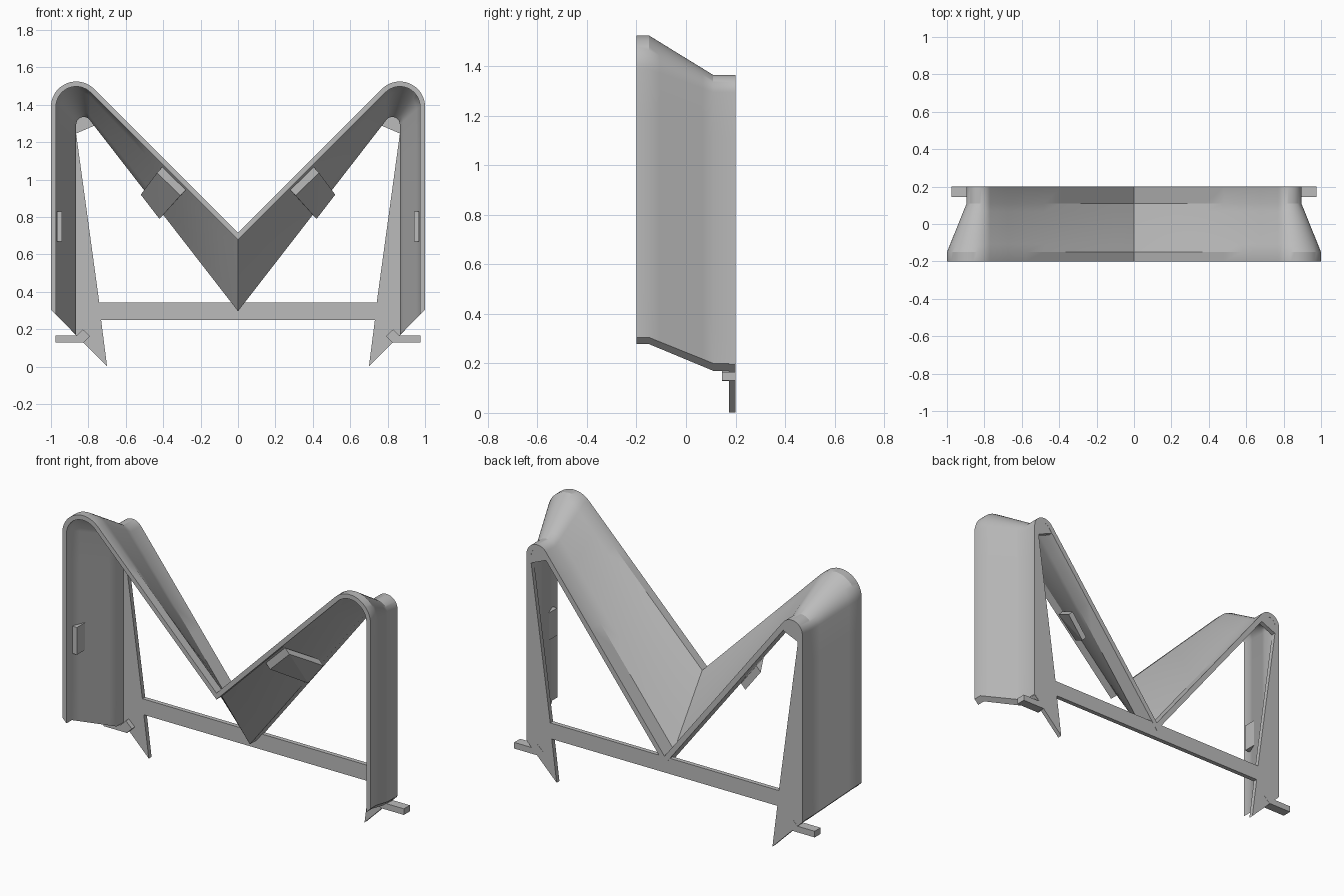
import bpy, bmesh
from math import sin, cos, tan, radians
from mathutils import Vector

cube = bpy.data.objects.get("Cube")
if cube:
    bpy.data.objects.remove(cube, do_unlink=True)

grey = bpy.data.materials.new("light grey")
grey.use_nodes = True
colour = (0.5, 0.5, 0.5, 1)
grey.diffuse_color = colour
grey.node_tree.nodes["Principled BSDF"].inputs["Base Color"].default_value = colour


def finish(name, bm):
    bmesh.ops.recalc_face_normals(bm, faces=bm.faces)
    mesh = bpy.data.meshes.new(name)
    bm.to_mesh(mesh)
    bm.free()
    mesh.materials.append(grey)
    obj = bpy.data.objects.new(name, mesh)
    bpy.context.collection.objects.link(obj)
    return obj


def mirror(obj):
    obj.modifiers.new("Mirror", 'MIRROR').use_mirror_merge = False


def plate(name, outline, y0, y1):
    """Extrude an x-z outline from y0 to y1."""
    bm = bmesh.new()
    face = bm.faces.new([bm.verts.new((x, y0, z)) for x, z in outline])
    ext = bmesh.ops.extrude_face_region(bm, geom=[face])
    moved = [v for v in ext["geom"] if isinstance(v, bmesh.types.BMVert)]
    bmesh.ops.translate(bm, verts=moved, vec=(0, y1 - y0, 0))
    return finish(name, bm)


def half_profile(cx, cz, r, slope, bottom, offset):
    """From the valley, up the slope, round the shoulder and down the leg."""
    a, rr = radians(slope), r - offset
    top = Vector((cx - rr * sin(a), cz + rr * cos(a)))
    valley = Vector((0, top.y - top.x * tan(a)))
    pts = [valley.lerp(top, i / 8) for i in range(8)]
    for i in range(17):
        t = (radians(90) + a) * (1 - i / 16)
        pts.append(Vector((cx + rr * cos(t), cz + rr * sin(t))))
    foot = Vector((cx + rr, bottom - offset))
    pts += [pts[-1].lerp(foot, i / 6) for i in range(1, 7)]
    return pts


def full_profile(*args):
    half = half_profile(*args)
    return [Vector((-p.x, p.y)) for p in reversed(half[1:])] + half


# Folded ribbon, tapering from the wide front to the narrow back
front = (0.865, 1.39, 0.135, 45, 0.305)
back = (0.825, 1.295, 0.07, 52.2, 0.20)
skins = [(full_profile(*front, a), full_profile(*back, b))
         for a, b in ((0, 0), (0.027, 0.03))]
stations = [(-0.2, 0)] + [(-0.15 + 0.26 * i / 6, i / 6) for i in range(7)] + [(0.2, 1)]
bm = bmesh.new()
grids = []
for f, b in skins:
    grids.append([[bm.verts.new((p.lerp(q, t).x, y, p.lerp(q, t).y))
                   for p, q in zip(f, b)] for y, t in stations])
outer, inner = grids
rows, cols = len(outer), len(outer[0])
for g in grids:
    for j in range(rows - 1):
        for i in range(cols - 1):
            bm.faces.new((g[j][i], g[j][i + 1], g[j + 1][i + 1], g[j + 1][i]))
for j in (0, rows - 1):
    for i in range(cols - 1):
        bm.faces.new((outer[j][i], outer[j][i + 1], inner[j][i + 1], inner[j][i]))
for i in (0, cols - 1):
    for j in range(rows - 1):
        bm.faces.new((outer[j][i], outer[j + 1][i], inner[j + 1][i], inner[j][i]))
ribbon = finish("folded_ribbon", bm)
bpy.ops.object.select_all(action='DESELECT')
ribbon.select_set(True)
bpy.context.view_layer.objects.active = ribbon
bpy.ops.object.shade_smooth_by_angle(angle=radians(30))

# Back frame: pointed legs, shoulder gussets and crossbar
leg = plate("back_leg", [(0.866, 1.25), (0.742, 0.345), (0.732, 0.25), (0.7, 0.002),
                         (0.894, 0.196), (0.894, 1.25)], 0.173, 0.199)
mirror(leg)
gusset = plate("shoulder_gusset", [(0.87, 1.245), (0.765, 1.29), (0.79, 1.325),
                                   (0.825, 1.345), (0.87, 1.31)], 0.173, 0.199)
mirror(gusset)
plate("crossbar", [(-0.745, 0.25), (0.745, 0.25), (0.745, 0.342), (-0.745, 0.342)],
      0.173, 0.199)

# Foot pegs with a turned block at the inner end
peg = plate("foot_peg", [(0.83, 0.13), (0.975, 0.13), (0.975, 0.166), (0.83, 0.166)],
            0.145, 0.2)
mirror(peg)
block = plate("peg_block", [(0.83, 0.2), (0.79, 0.163), (0.825, 0.128), (0.863, 0.166)],
              0.145, 0.2)
mirror(block)

# Small tabs inside the legs
tab = plate("leg_tab", [(0.94, 0.67), (0.968, 0.67), (0.968, 0.83), (0.94, 0.83)],
            -0.15, -0.075)
mirror(tab)

# Sloping pads under the valley sides
bm = bmesh.new()
thick = Vector((0.028, 0, -0.03))
for x, y, z in ((0.405, -0.142, 1.067), (0.28, -0.142, 0.945),
                (0.392, 0.05, 0.82), (0.492, 0.05, 0.95)):
    bm.verts.new((x, y, z))
    bm.verts.new(Vector((x, y, z)) + thick)
bmesh.ops.convex_hull(bm, input=bm.verts)
mirror(finish("valley_pad", bm))
